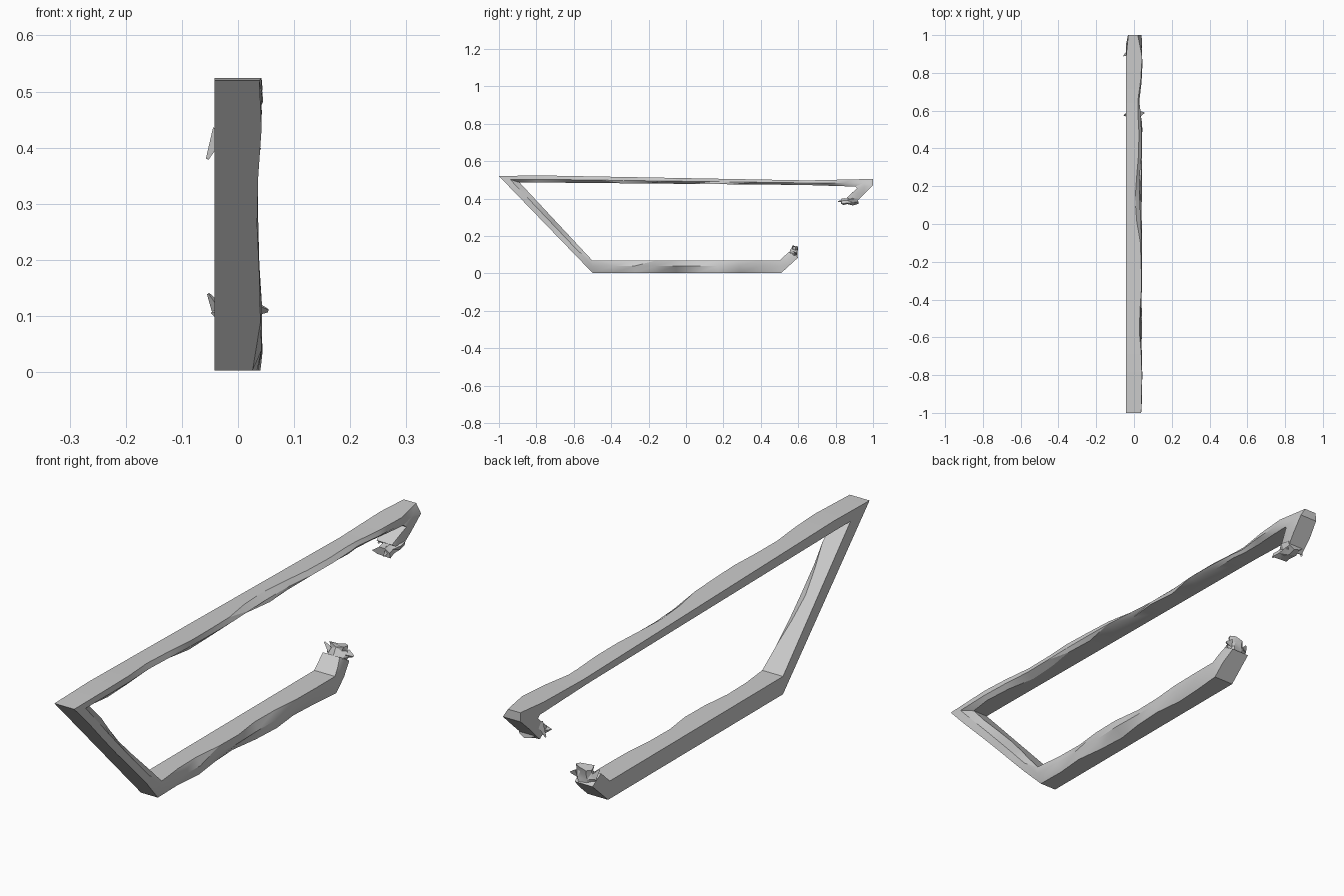
import bpy, bmesh, math
from mathutils import Vector

cube = bpy.data.objects.get("Cube")
if cube:
    bpy.data.objects.remove(cube)

# One plain worn grey
grey = bpy.data.materials.new("worn grey")
grey.use_nodes = True
colour = (0.6, 0.6, 0.6, 1)
grey.diffuse_color = colour
grey.node_tree.nodes["Principled BSDF"].inputs["Base Color"].default_value = colour

LEFT = -0.042


def loft(name, rings):
    """Skin a closed solid through equal-length rings of points."""
    bm = bmesh.new()
    rows = [[bm.verts.new(p) for p in ring] for ring in rings]
    count = len(rows[0])
    for a, b in zip(rows, rows[1:]):
        for i in range(count):
            j = (i + 1) % count
            bm.faces.new((a[i], a[j], b[j], b[i]))
    bm.faces.new(rows[0])
    bm.faces.new(rows[-1])
    bmesh.ops.triangulate(bm, faces=[f for f in bm.faces if len(f.verts) < 5])
    bmesh.ops.recalc_face_normals(bm, faces=bm.faces)
    mesh = bpy.data.meshes.new(name)
    bm.to_mesh(mesh)
    bm.free()
    mesh.materials.append(grey)
    obj = bpy.data.objects.new(name, mesh)
    bpy.context.collection.objects.link(obj)
    bpy.ops.object.select_all(action='DESELECT')
    obj.select_set(True)
    bpy.context.view_layer.objects.active = obj
    bpy.ops.object.shade_smooth_by_angle(angle=math.radians(25))
    return obj


def section(outer, inner, wear):
    """Flat on one side, with a chipped outer edge, ridge and inner edge on the other."""
    o, i = Vector((0, *outer)), Vector((0, *inner))
    edge_o, ridge, edge_i = wear
    at = lambda x, t: o.lerp(i, t) + Vector((x, 0, 0))
    return [at(LEFT, 0), at(LEFT, 1), at(edge_i, 1), at(ridge, 0.55), at(edge_o, 0)]


def run(start, end, wears):
    """Sections evenly spaced between two (outer, inner) stations."""
    rings = []
    for k, wear in enumerate(wears):
        t = k / (len(wears) - 1)
        o, i = (Vector(a).lerp(Vector(b), t) for a, b in zip(start, end))
        rings.append(section(o, i, wear))
    return rings


# Key stations around the frame: (outer y z, inner y z)
hook_tip = ((0.905, 0.375), (0.86, 0.405))
hook_bend = ((1.0, 0.472), (0.915, 0.455))
rail_end = ((1.0, 0.505), (0.905, 0.464))
rail_dip = ((0.65, 0.497), (0.65, 0.472))
front_top = ((-1.0, 0.52), (-0.89, 0.486))
front_low = ((-0.5, 0.003), (-0.5, 0.068))
low_end = ((0.51, 0.003), (0.5, 0.068))
tab_tip = ((0.6, 0.085), (0.55, 0.115))

full = (0.04, 0.043, 0.04)
hook = run(hook_tip, hook_bend, [(0.025, 0.03, 0.02), (0.034, 0.036, 0.03), full])
rear = run(rail_end, rail_dip, [(0.02, 0.04, 0.036), (0.043, 0.045, 0.03),
                                (0.036, 0.04, 0.022), (0.02, 0.028, 0.02)])
# Pull the rear tip to a blunt point
rear[0][0].x, hook[-1][0].x = -0.03, -0.032
rail = run(((0.6, 0.498), (0.6, 0.473)), ((-0.8, 0.524), (-0.8, 0.486)), [
    (0.02, 0.034, 0.026), (0.026, 0.04, 0.022), (0.024, 0.04, 0.012),
    (0.014, 0.03, 0.026), (0.006, 0.03, 0.034), (0.014, 0.036, 0.02),
    (0.034, 0.042, 0.008), (0.038, 0.043, 0.03), (0.04, 0.042, 0.034),
    (0.032, 0.038, 0.014), (0.028, 0.035, 0.006), (0.038, 0.042, 0.026),
    (0.042, 0.044, 0.032)])
strut = run(front_top, front_low, [
    (0.038, 0.042, 0.02), (0.042, 0.04, 0.026), (0.036, 0.036, 0.012),
    (0.034, 0.036, 0.004), (0.038, 0.038, 0.014), (0.04, 0.043, 0.03),
    (0.026, 0.042, 0.042)])
base = run(front_low, low_end, [
    (0.026, 0.042, 0.042), (0.024, 0.04, 0.03), (0.034, 0.042, 0.028),
    (0.02, 0.038, 0.04), (0.014, 0.043, 0.042), (0.03, 0.04, 0.028),
    (0.036, 0.042, 0.03), (0.024, 0.043, 0.04), (0.03, 0.042, 0.042),
    (0.04, 0.044, 0.042)])
tab = run(low_end, tab_tip, [full, (0.04, 0.042, 0.036), (0.03, 0.034, 0.026)])
loft("broken_frame", hook + rear + rail + strut + base[1:] + tab[1:])


def torn_end(name, centre, axis, steps, seed):
    """Lumpy seven-sided torn end; steps are (distance, half width x, half depth)."""
    axis = Vector((0, *axis)).normalized()
    across = Vector((1, 0, 0))
    deep = axis.cross(across)
    rings = []
    for k, (dist, wide, depth) in enumerate(steps):
        ring = []
        for n in range(7):
            a = math.tau * n / 7 + seed
            rough = 1 + 0.14 * math.sin(n * 2.6 + k * 1.7 + seed)
            jag = 0.007 * math.sin(n * 2.3 + seed) * (k == len(steps) - 1)
            ring.append(Vector((0, *centre)) + axis * (dist + jag)
                        + across * wide * rough * math.cos(a)
                        + deep * depth * rough * math.sin(a))
        rings.append(ring)
    loft(name, rings)


def splinter(name, base_at, tip, size):
    """Small three-sided sliver tapering to a narrow tip."""
    b, t = Vector(base_at), Vector(tip)
    axis = (t - b).normalized()
    u = axis.orthogonal().normalized()
    v = axis.cross(u)
    ring = lambda c, r: [c + (u * math.cos(a) + v * math.sin(a)) * r
                         for a in (0, math.tau / 3, 2 * math.tau / 3)]
    loft(name, [ring(b, size), ring(t, size * 0.2)])


# Torn upper end, bent down and forward
torn_end("upper_torn_end", (0.92, 0.392), (-1, -0.12),
         [(0, 0.034, 0.018), (0.03, 0.04, 0.024), (0.06, 0.03, 0.017), (0.085, 0.036, 0.018)], 0.4)
splinter("upper_side_splinter", (-0.034, 0.9, 0.43), (-0.055, 0.89, 0.38), 0.016)
splinter("upper_front_splinter", (0.01, 0.85, 0.39), (0.02, 0.812, 0.383), 0.014)

# Torn lower end, bent up
torn_end("lower_torn_end", (0.573, 0.092), (0.2, 1),
         [(0, 0.036, 0.024), (0.015, 0.044, 0.023), (0.035, 0.03, 0.018), (0.05, 0.034, 0.018)], 1.1)
splinter("lower_left_splinter", (0.03, 0.585, 0.115), (0.054, 0.59, 0.11), 0.018)
splinter("lower_right_splinter", (-0.034, 0.58, 0.11), (-0.053, 0.575, 0.14), 0.014)
